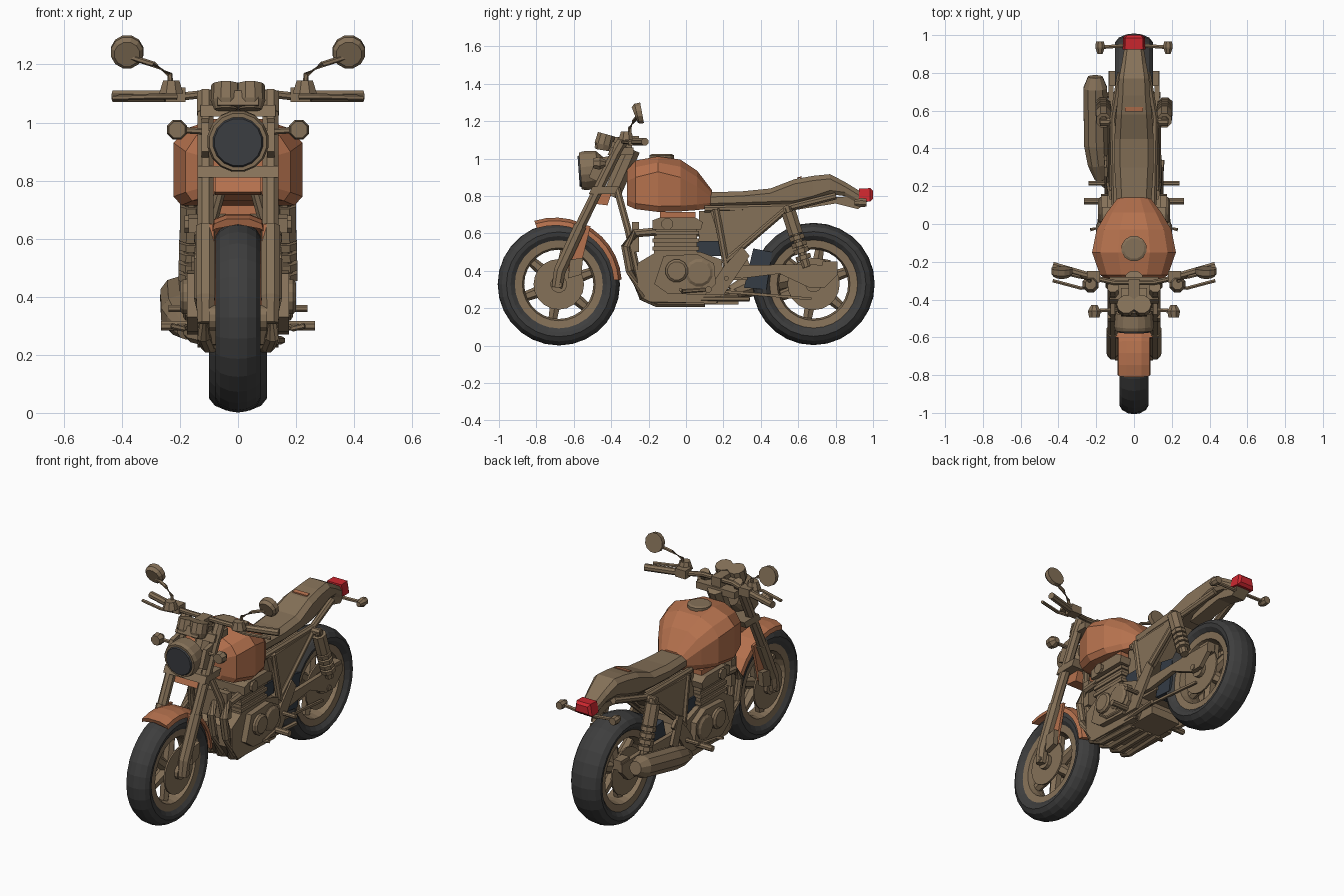
import bpy, bmesh, math
from mathutils import Vector

if "Cube" in bpy.data.objects:
    bpy.data.objects.remove(bpy.data.objects["Cube"])


def material(name, rgb):
    m = bpy.data.materials.new(name)
    m.diffuse_color = (*rgb, 1)
    m.use_nodes = True
    m.node_tree.nodes["Principled BSDF"].inputs["Base Color"].default_value = m.diffuse_color
    return m


METAL = material("taupe metal", (0.235, 0.165, 0.098))
ORANGE = material("burnt orange", (0.46, 0.165, 0.075))
RUBBER = material("black rubber", (0.048, 0.048, 0.048))
GLASS = material("dark glass", (0.047, 0.05, 0.056))
RED = material("tail light red", (0.6, 0.02, 0.028))
DARK = material("dark blue plastic", (0.035, 0.045, 0.06))
FW, RW = (-0.68, 0.328), (0.682, 0.33)      # wheel centres (y, z)


def loft(name, rings, mat=METAL, wrap=False, mirror=False):
    """Skin a list of closed rings; cap the ends unless wrapped."""
    bm = bmesh.new()
    vs = [[bm.verts.new(p) for p in ring] for ring in rings]
    n, k = len(vs[0]), len(vs)
    for i in range(k if wrap else k - 1):
        a, b = vs[i], vs[(i + 1) % k]
        for j in range(n):
            bm.faces.new((a[j], a[(j + 1) % n], b[(j + 1) % n], b[j]))
    if not wrap:
        bm.faces.new(vs[0])
        bm.faces.new(vs[-1])
    bmesh.ops.recalc_face_normals(bm, faces=bm.faces)
    me = bpy.data.meshes.new(name)
    bm.to_mesh(me)
    bm.free()
    me.materials.append(mat)
    ob = bpy.data.objects.new(name, me)
    bpy.context.collection.objects.link(ob)
    if mirror:
        ob.modifiers.new("mirror", 'MIRROR')
    return ob


def tube(name, pts, r, mat=METAL, seg=8, mirror=False):
    """Round sweep along points; r is one radius or one per point."""
    pts = [Vector(p) for p in pts]
    rs = r if isinstance(r, (list, tuple)) else [r] * len(pts)
    rings = []
    for i, p in enumerate(pts):
        t = (pts[min(i + 1, len(pts) - 1)] - pts[max(i - 1, 0)]).normalized()
        up = Vector((0, 0, 1)) if abs(t.z) < 0.8 else Vector((1, 0, 0))
        u = t.cross(up).normalized()
        v = t.cross(u)
        ang = [2 * math.pi * (j + 0.5) / seg for j in range(seg)]
        rings.append([p + (u * math.cos(a) + v * math.sin(a)) * rs[i] for a in ang])
    return loft(name, rings, mat, mirror=mirror)


def plate(name, yz, x0, x1, mat=METAL, mirror=False):
    """Side profile in y/z extruded from x0 to x1."""
    return loft(name, [[(x, y, z) for y, z in yz] for x in (x0, x1)], mat, mirror=mirror)


def box(name, x0, x1, y0, y1, z0, z1, mat=METAL, mirror=False):
    return plate(name, [(y0, z0), (y1, z0), (y1, z1), (y0, z1)], x0, x1, mat, mirror)


def sweep_arc(name, c, prof, a0, a1, seg, mat):
    """Revolve an (x, radius) profile round a wheel axle."""
    full = a1 - a0 >= 360
    rings = []
    for i in range(seg if full else seg + 1):
        a = math.radians(a0 + (a1 - a0) * i / seg)
        rings.append([(x, c[0] + r * math.cos(a), c[1] + r * math.sin(a)) for x, r in prof])
    return loft(name, rings, mat, wrap=full)


# Wheels
for tag, c, w, rd in (("front", FW, 0.078, .135), ("rear", RW, 0.1, .14)):
    half = [(w * .7, .23), (w * .95, .258), (w, .28), (w * .8, .305), (w * .4, .322)]
    sweep_arc(tag + "_tyre", c, half + [(0, .327)] + [(-x, r) for x, r in half[::-1]],
              0, 360, 28, RUBBER)
    sweep_arc(tag + "_rim", c, [(w * .75, .236), (w * .7, .195), (w * .3, .185),
                                (-w * .3, .185), (-w * .7, .195), (-w * .75, .236)], 0, 360, 28, METAL)
    tube(tag + "_hub", [(-.1, *c), (.1, *c)], .045, seg=12)
    for i in range(6):
        a = math.radians(60 * i + 20)
        d = Vector((0, math.cos(a), math.sin(a)))
        tube(f"{tag}_spoke_{i}", [Vector((0, *c)) + d * .03, Vector((0, *c)) + d * .2], [.036, .026], seg=6)
    for side, s in (("right", 1), ("left", -1)):
        sweep_arc(f"{tag}_disc_{side}", c, [(.068 * s, rd), (.078 * s, rd), (.078 * s, .03), (.068 * s, .03)],
                  0, 360, 20, METAL)
    tube(tag + "_axle", [(-.14, *c), (.14, *c)], .018)

# Front fender and its stays
sweep_arc("front_fender", (-.7, .328), [(-.088, .315), (-.082, .34), (-.04, .357), (.04, .357), (.082, .34),
                                        (.088, .315), (.075, .322), (0, .337), (-.075, .322)], 4, 108, 10, ORANGE)
plate("fender_stay", [(-.63, .4), (-.57, .4), (-.51, .64), (-.6, .65)], .082, .098, ORANGE, True)

# Forks, clamps and steering head
tube("fork_lower", [(.112, -.69, .31), (.112, -.675, .4), (.112, -.565, .64)], [.03, .035, .036], mirror=True)
tube("fork_upper", [(.112, -.585, .6), (.112, -.355, 1.07)], .03, mirror=True)
tube("fork_cap", [(.112, -.375, 1.03), (.112, -.335, 1.1)], .032, mirror=True)
plate("lower_clamp", [(-.52, .81), (-.38, .81), (-.36, .85), (-.5, .85)], -.14, .14)
plate("upper_clamp", [(-.42, 1.02), (-.28, 1.02), (-.28, 1.06), (-.4, 1.06)], -.13, .13)
tube("steering_head", [(0, -.4, .8), (0, -.29, 1.05)], .05)
plate("fork_shroud", [(-.5, .76), (-.42, .75), (-.4, .81), (-.48, .81)], -.08, .08, ORANGE)
plate("front_caliper", [(-.63, .36), (-.56, .38), (-.55, .47), (-.62, .46)], .098, .13, mirror=True)

# Headlight
tube("headlight_bucket", [(0, -.43, .95), (0, -.47, .945), (0, -.54, .935), (0, -.565, .933)],
     [.055, .1, .107, .1], seg=16)
tube("headlight_lens", [(0, -.56, .933), (0, -.574, .932)], [.09, .082], GLASS, seg=16)
plate("headlight_bracket", [(-.52, .9), (-.44, .86), (-.38, 1.02), (-.48, 1.0)], .1, .125, mirror=True)

# Gauges
tube("gauge", [(.042, -.445, 1.045), (.042, -.44, 1.075), (.042, -.425, 1.13)], [.04, .052, .05], seg=10, mirror=True)
plate("gauge_panel", [(-.49, 1.06), (-.36, 1.03), (-.34, 1.08), (-.47, 1.11)], -.07, .07)
box("dash_centre", -.03, .03, -.44, -.29, 1.05, 1.115)

# Handlebar, controls and mirrors
tube("handlebar", [(0, -.31, 1.1), (.1, -.31, 1.1), (.19, -.29, 1.09), (.43, -.22, 1.09)], .015, mirror=True)
tube("grip", [(.25, -.272, 1.09), (.43, -.22, 1.09)], .021, mirror=True)
box("switch_housing", .18, .25, -.31, -.25, 1.07, 1.12, mirror=True)
tube("fluid_reservoir", [(.23, -.32, 1.1), (.23, -.32, 1.145)], [.045, .03], mirror=True)
tube("lever", [(.21, -.33, 1.09), (.28, -.34, 1.09), (.43, -.3, 1.085)], .01, seg=6, mirror=True)
tube("mirror_stalk", [(.23, -.3, 1.11), (.235, -.3, 1.165), (.29, -.28, 1.2), (.37, -.26, 1.225)],
     .01, seg=6, mirror=True)
tube("mirror_head", [(.382, -.275, 1.235), (.382, -.262, 1.24), (.382, -.235, 1.245)], [.045, .057, .058],
     seg=12, mirror=True)

# Turn signals
for tag, x, y, z in (("front", .21, -.46, .975), ("rear", .18, .935, .765)):
    tube(tag + "_signal_stem", [(.04, y + .01, z - .01), (x, y, z)], .011, seg=6, mirror=True)
    tube(tag + "_signal", [(x, y - .035, z), (x, y, z), (x, y + .03, z)],
         [.03, .037, .018] if tag == "front" else [.015, .027, .023], mirror=True)

# Fuel tank and cap
rings = []
for y, w, zb, zs, zt in ((-.315, .11, .75, .88, .94), (-.27, .18, .73, .9, .99), (-.15, .222, .715, .93, 1.012),
                         (-.03, .198, .718, .9, .995), (.06, .145, .725, .85, .935), (.14, .085, .735, .79, .83)):
    half = [(.88 * w, zb), (w, zb + .03), (w, zs), (.8 * w, zs + .6 * (zt - zs)), (.38 * w, zt)]
    rings.append([(x, y, z) for x, z in half] + [(-x, y, z) for x, z in half[::-1]])
loft("fuel_tank", rings, ORANGE)
tube("fuel_cap", [(0, -.13, 1.0), (0, -.13, 1.018), (0, -.13, 1.024)], [.068, .068, .055], seg=12)

# Seat and tail
rings = []
for y, w, zb, zt in ((.12, .092, .74, .82), (.3, .104, .745, .825), (.45, .104, .75, .84), (.58, .095, .755, .89),
                     (.68, .085, .78, .908), (.77, .08, .81, .917), (.85, .065, .8, .875), (.94, .05, .75, .82)):
    half = [(.8 * w, zb), (w, zb + .02), (w, zt - .025), (.7 * w, zt)]
    rings.append([(x, y, z) for x, z in half] + [(-x, y, z) for x, z in half[::-1]])
loft("seat", rings)
plate("seat_badge", [(.595, .894), (.62, .899), (.62, .905), (.595, .901)], -.048, .048, ORANGE)
plate("tail_fender", [(.55, .72), (.8, .76), (.92, .73), (.97, .77), (.9, .8), (.6, .78)], -.045, .045)
loft("tail_light", [[(sx * w, y, z0), (-sx * w, y, z0), (-sx * w * .8, y, z1), (sx * w * .8, y, z1)]
                    for sx, y, w, z0, z1 in ((1, .925, .06, .775, .84), (1, .985, .058, .77, .842),
                                             (1, 1.0, .045, .785, .828))], RED)

# Frame
tube("cradle_tube", [(.04, -.37, .84), (.1, -.31, .62), (.12, -.24, .3), (.12, -.18, .245), (.12, .16, .245),
                     (.13, .22, .4), (.12, .16, .73)], .02, mirror=True)
tube("subframe_rail", [(.1, .1, .73), (.11, .56, .74), (.07, .8, .8)], .02, mirror=True)
tube("subframe_brace", [(.13, .2, .44), (.125, .55, .74)], .018, mirror=True)
plate("side_panel", [(.13, .72), (.52, .735), (.5, .7), (.3, .52), (.21, .48)], .09, .13, mirror=True)
box("airbox", -.1, .1, .07, .24, .56, .72)
plate("battery_cover", [(.18, .5), (.32, .55), (.48, .73), (.15, .73)], -.09, .09)
plate("inner_fender", [(.31, .31), (.43, .3), (.46, .5), (.36, .52)], -.1, .1, DARK)
box("intake_block", -.11, .11, .06, .19, .48, .56, DARK)

# Engine
plate("crankcase", [(-.26, .32), (-.2, .235), (.16, .225), (.21, .3), (.19, .46), (.08, .5), (-.16, .5),
                    (-.26, .44)], -.14, .14)
plate("engine_cover", [(-.17, .33), (-.1, .28), (.1, .27), (.16, .33), (.15, .44), (.06, .49), (-.12, .48)],
      .135, .175, mirror=True)
for tag, y, z, r, x in (("alternator", -.05, .4, .062, .2), ("clutch", .07, .39, .075, .19)):
    tube(tag + "_cover", [(.15, y, z), (x - .01, y, z), (x, y, z)], [r, r, r * .8], seg=12, mirror=True)
box("cylinders", -.14, .14, -.17, .06, .48, .66)
for i in range(3):
    box(f"cooling_fin_{i}", -.15, .15, -.18, .07, .51 + i * .042, .53 + i * .042)
plate("cylinder_head", [(-.18, .62), (.08, .62), (.09, .66), (.05, .685), (-.14, .685), (-.18, .67)], -.17, .17)
tube("head_end_cap", [(.16, -.1, .65), (.185, -.1, .65)], .033, mirror=True)
box("valve_cover", -.14, .14, -.14, .05, .68, .715, ORANGE)
box("radiator", -.13, .13, -.29, -.25, .5, .66)
tube("intake", [(.06, .06, .62), (.06, .15, .62)], .04, mirror=True)

# Exhaust
for i, x in enumerate((.045, .13)):
    tube(f"header_pipe_{i}", [(x, -.16, .61), (x, -.27, .6), (x, -.325, .53), (x, -.3, .4), (x * .9, -.23, .26),
                              (x * .8, -.16, .23), (x * .7, .1, .23)], .024, mirror=True)
box("exhaust_collector", -.1, .1, -.1, .28, .22, .27)
tube("muffler_link", [(-.07, .15, .25), (-.15, .22, .27), (-.18, .3, .3)], .03)
tube("muffler", [(-.175, .24, .285), (-.19, .32, .315), (-.2, .42, .34), (-.205, .72, .405), (-.205, .78, .418)],
     [.035, .058, .068, .066, .04], seg=10)
plate("muffler_hanger", [(.3, .36), (.36, .38), (.3, .54), (.25, .52)], -.16, -.14)

# Swingarm, chain and shocks
plate("swingarm", [(.18, .37), (.3, .36), (.5, .385), (.66, .31), (.74, .31), (.81, .38), (.81, .43), (.6, .435),
                   (.3, .43), (.2, .43)], .108, .135, mirror=True)
box("swingarm_bridge", -.11, .11, .2, .33, .35, .42)
for z0, z1 in ((.41, .42), (.31, .25)):
    tube("chain_run", [(.1, .2, z0 - .02), (.1, .67, z1)], .01, METAL, 4)
box("rear_caliper", .08, .13, .73, .81, .39, .45, mirror=True)
top, low = Vector((.16, .54, .74)), Vector((.165, .645, .42))
tube("shock_body", [top, low], .025, mirror=True)
tube("shock_mount", [(.1, .54, .73), (.18, .54, .73)], .022, mirror=True)
tube("shock_reservoir", [top.lerp(low, .08), top.lerp(low, .45)], .042, mirror=True)
for i in range(4):
    f = .47 + i * .11
    tube(f"shock_coil_{i}", [top.lerp(low, f), top.lerp(low, f + .075)], .044, mirror=True)

# Foot controls and stand
plate("footpeg_bracket", [(.1, .27), (.2, .27), (.34, .48), (.3, .53), (.2, .42)], .135, .155, mirror=True)
tube("footpeg", [(.14, .12, .3), (.265, .12, .3)], .018, mirror=True)
tube("passenger_peg", [(.14, .215, .36), (.24, .215, .36)], .013, mirror=True)
tube("shift_lever", [(.17, .12, .3), (.19, -.02, .29), (.23, -.03, .3)], .01, seg=6, mirror=True)
tube("side_stand", [(.13, .08, .25), (.15, .34, .25)], .014, seg=6)
